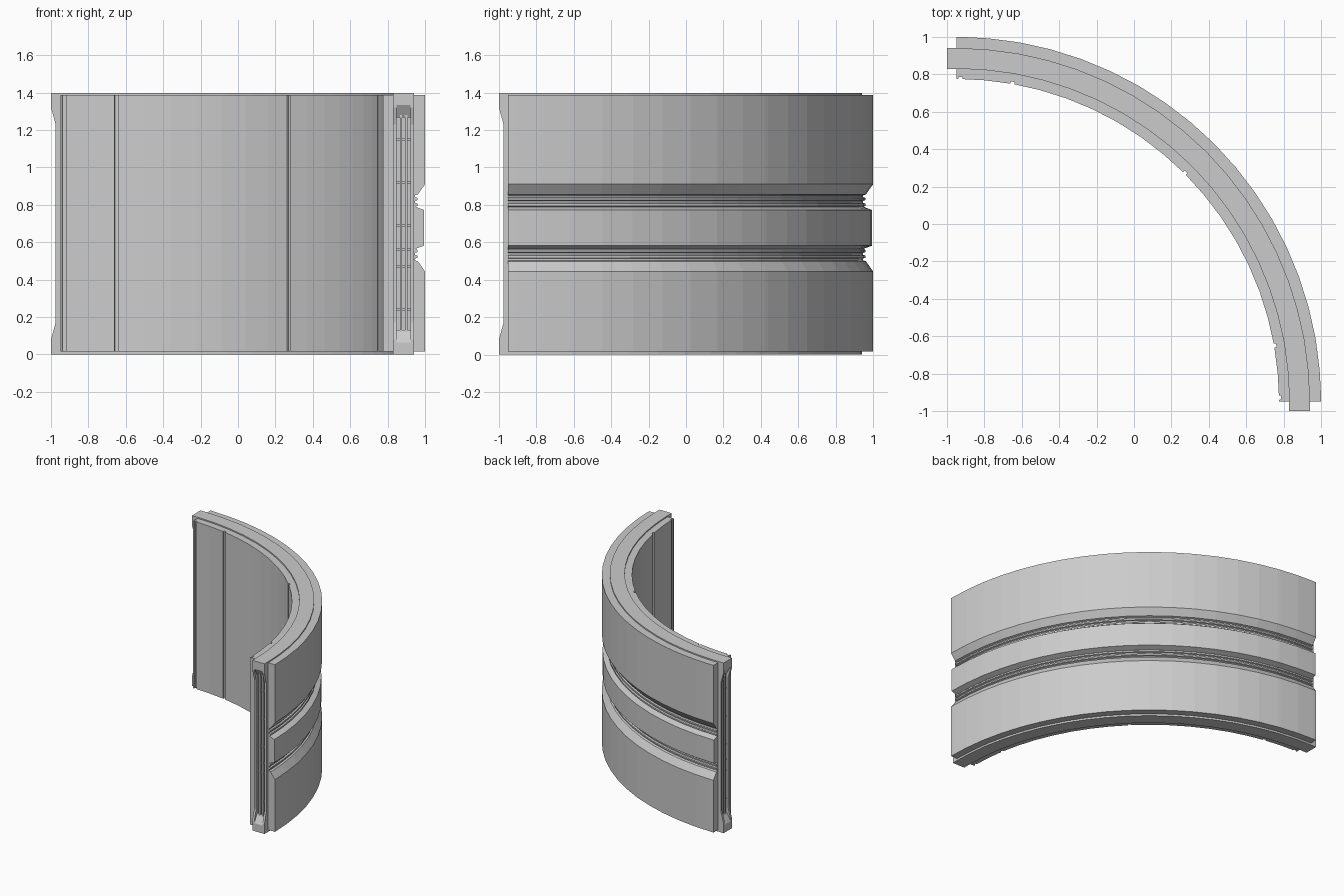
import bpy, bmesh, math

if "Cube" in bpy.data.objects:
    bpy.data.objects.remove(bpy.data.objects["Cube"])

C = -0.95                      # arc centre in x and y
R_IN, R_OUT = 1.725, 1.95      # inner and outer wall radius
T_IN, T_OUT = 1.78, 1.89       # tongue radii
Z0, Z1, TOP = 0.015, 1.388, 1.398
MID = 0.677                    # mirror height of the two outer grooves


def finish(bm, name):
    bmesh.ops.recalc_face_normals(bm, faces=bm.faces)
    me = bpy.data.meshes.new(name)
    bm.to_mesh(me)
    bm.free()
    ob = bpy.data.objects.new(name, me)
    bpy.context.collection.objects.link(ob)
    return ob


# Outer groove: sloped lip, two thin ridges, small chamfer to the middle band
groove = [(1.95, 0.444), (1.912, 0.498), (1.897, 0.503), (1.897, 0.513),
          (1.909, 0.517), (1.909, 0.529), (1.897, 0.533), (1.897, 0.543),
          (1.909, 0.547), (1.909, 0.559), (1.90, 0.565), (1.945, 0.582)]
outer = groove + [(r, 2 * MID - z) for r, z in reversed(groove)]


def section(inner):
    return ([(inner, Z0), (T_IN, Z0), (T_IN, 0), (T_OUT, 0), (T_OUT, Z0), (R_OUT, Z0)]
            + outer
            + [(R_OUT, Z1), (T_OUT, Z1), (T_OUT, TOP), (T_IN, TOP), (T_IN, Z1), (inner, Z1)])


# Curved wall: section swept a quarter turn, with narrow upright seams inside
stations = [(a * 5.0, R_IN) for a in range(19) if a not in (2, 9, 16)]
for s in (0.7, 10, 45, 80, 89.3):
    stations += [(s - 0.36, R_IN), (s - 0.35, R_IN + 0.012),
                 (s + 0.35, R_IN + 0.012), (s + 0.36, R_IN)]
stations.sort()
bm = bmesh.new()
rings = []
for a, inner in stations:
    ca, sa = math.cos(math.radians(a)), math.sin(math.radians(a))
    rings.append([bm.verts.new((C + r * ca, C + r * sa, z)) for r, z in section(inner)])
for p, q in zip(rings, rings[1:]):
    for i in range(len(p)):
        j = (i + 1) % len(p)
        bm.faces.new((p[i], p[j], q[j], q[i]))
bm.faces.new(rings[0])
bm.faces.new(rings[-1])
finish(bm, "curved_wall")


def end_prism(bm, outline, r0, r1, back):
    """Extrude a (depth, height) outline between two radii at one end of the arc."""
    def place(r, d, z):
        return (C - d, C + r, z) if back else (C + r, C - d, z)
    a = [bm.verts.new(place(r0, d, z)) for d, z in outline]
    b = [bm.verts.new(place(r1, d, z)) for d, z in outline]
    bm.faces.new(a)
    bm.faces.new(b)
    for i in range(len(a)):
        j = (i + 1) % len(a)
        bm.faces.new((a[i], a[j], b[j], b[i]))


def rect(d, z0, z1):
    return [(0, z0), (d, z0), (d, z1), (0, z1)]


for back, side in ((False, "front"), (True, "back")):
    # Tongue frame: two cheeks that step out at top and bottom, with end blocks
    bm = bmesh.new()
    cheek = [(0, 0), (0.05, 0), (0.05, 0.08), (0.025, 0.17),
             (0.025, 1.23), (0.05, 1.32), (0.05, TOP), (0, TOP)]
    end_prism(bm, cheek, T_IN, T_IN + 0.018, back)
    end_prism(bm, cheek, T_OUT - 0.018, T_OUT, back)
    low = [(0, 0), (0.05, 0), (0.05, 0.065), (0.012, 0.13), (0, 0.13)]
    end_prism(bm, low, T_IN + 0.018, T_OUT - 0.018, back)
    end_prism(bm, [(d, TOP - z) for d, z in low], T_IN + 0.018, T_OUT - 0.018, back)
    finish(bm, side + "_tongue")

    # Rails and cross bars inside the slot
    bm = bmesh.new()
    for r in (1.815, 1.843):
        end_prism(bm, rect(0.02, 0.12, 1.28), r, r + 0.012, back)
    for z in (0.24, 0.47, 0.56, 0.69, 0.92, 1.15):
        end_prism(bm, rect(0.01, z - 0.006, z + 0.006), T_IN + 0.018, T_OUT - 0.018, back)
    finish(bm, side + "_slot_rails")
